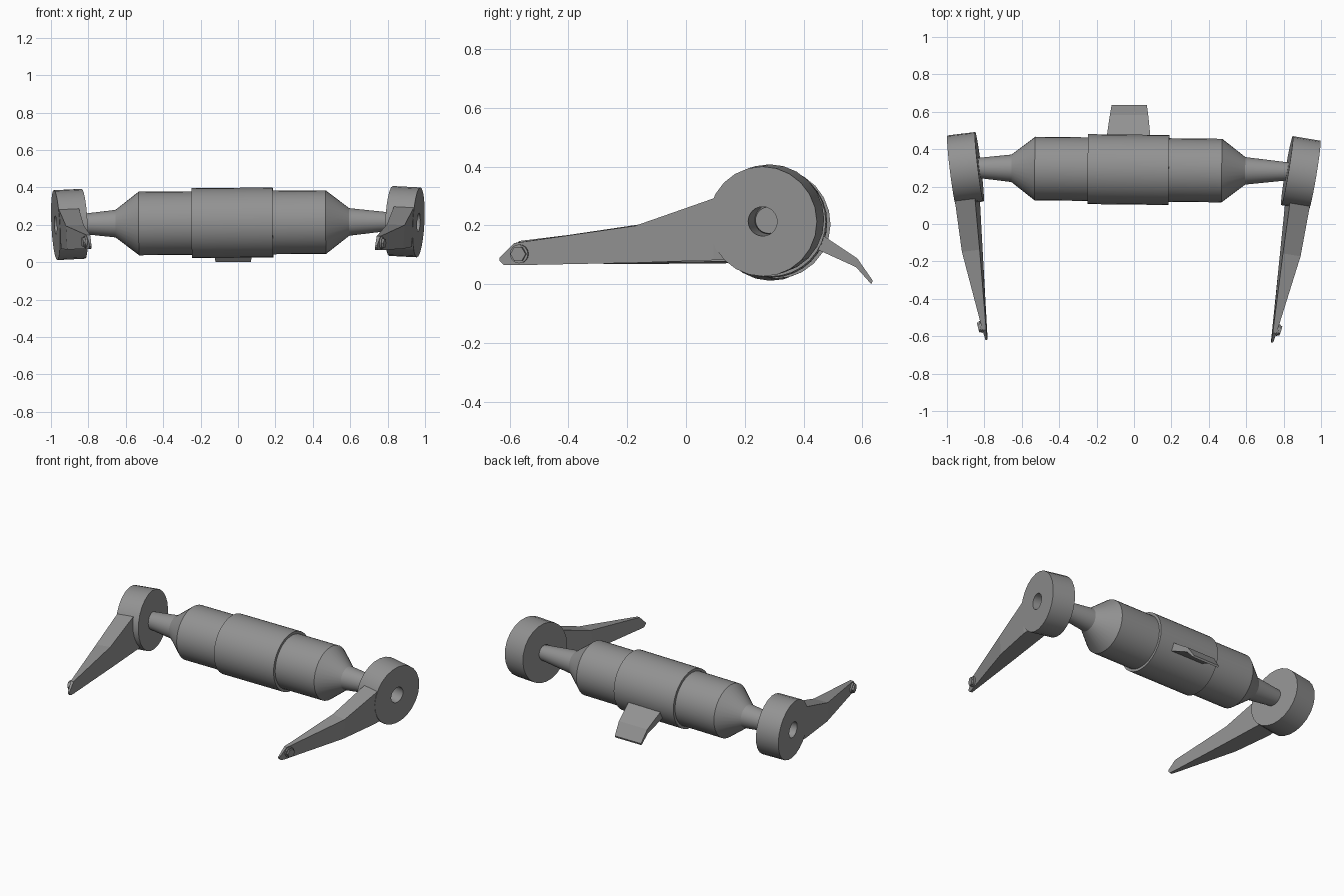
import bpy, bmesh, math
from mathutils import Matrix, Euler

default = bpy.data.objects.get("Cube")
if default:
    bpy.data.objects.remove(default, do_unlink=True)

# Dark grey metal shared by all parts
GREY = (0.29, 0.29, 0.29, 1)
metal = bpy.data.materials.new("dark_grey_metal")
metal.use_nodes = True
metal.diffuse_color = GREY
metal.node_tree.nodes["Principled BSDF"].inputs["Base Color"].default_value = GREY


def make(name, bm, matrix, mirror=False, smooth=True):
    """Place the finished mesh in the scene, optionally mirrored across x."""
    if mirror:
        bmesh.ops.scale(bm, vec=(-1, 1, 1), verts=bm.verts)
    bmesh.ops.recalc_face_normals(bm, faces=bm.faces)
    mesh = bpy.data.meshes.new(name)
    bm.to_mesh(mesh)
    bm.free()
    mesh.materials.append(metal)
    obj = bpy.data.objects.new(name, mesh)
    bpy.context.collection.objects.link(obj)
    obj.matrix_world = matrix
    if smooth:
        bpy.ops.object.select_all(action='DESELECT')
        obj.select_set(True)
        bpy.context.view_layer.objects.active = obj
        bpy.ops.object.shade_smooth_by_angle(angle=math.radians(25))


def bridge(bm, a, b):
    """Fill the band between two rings of vertices."""
    for i in range(len(a)):
        j = (i + 1) % len(a)
        bm.faces.new((a[i], a[j], b[j], b[i]))


def lathe(profile, sides, closed=False):
    """Turn an (axial, radius) profile around the x axis."""
    bm = bmesh.new()
    angles = [math.tau * i / sides for i in range(sides)]
    rings = [[bm.verts.new((x, r * math.cos(t), r * math.sin(t))) for t in angles]
             for x, r in profile]
    for a, b in zip(rings, rings[1:]):
        bridge(bm, a, b)
    if closed:
        bridge(bm, rings[-1], rings[0])
    else:
        bm.faces.new(rings[0])
        bm.faces.new(rings[-1])
    return bm


def loft(sections):
    """Join four-cornered sections into a closed solid."""
    bm = bmesh.new()
    rings = [[bm.verts.new(p) for p in s] for s in sections]
    for a, b in zip(rings, rings[1:]):
        bridge(bm, a, b)
    bm.faces.new(rings[0])
    bm.faces.new(rings[-1])
    return bm


def frame(location, rotation):
    return Matrix.Translation(location) @ Euler(rotation, 'XYZ').to_matrix().to_4x4()


# Turned body with shafts, slightly off the x axis
axis = frame((-0.03, 0.291, 0.211), (0, -0.0075, -0.011))
half = [(0.50, 0.17), (0.625, 0.0735), (0.88, 0.045)]
make("body_and_shafts", lathe([(-x, r) for x, r in reversed(half)] + half, 32), axis)
make("center_sleeve", lathe([(-0.217, 0.187), (0.217, 0.187)], 32), axis)

# Bent fin at the back: y, bottom z, top z, left edge x, right edge x
fin = [(0.42, 0.13, 0.193, -0.152, 0.092),
       (0.578, 0.058, 0.087, -0.129, 0.076),
       (0.63, 0.0, 0.012, -0.12, 0.069)]
make("rear_fin", loft([[(a, y, lo), (b, y, lo), (b, y + 0.005, hi), (a, y + 0.005, hi)]
                       for y, lo, hi, a, b in fin]), Matrix(), smooth=False)

# Arm stations: y, outer x, inner x, bottom z, top z
arm = [(-0.10, 0.060, -0.055, -0.13, 0.10),
       (-0.17, 0.073, -0.050, -0.132, 0.078),
       (-0.44, 0.073, -0.032, -0.141, -0.015),
       (-0.868, 0.017, -0.004, -0.152, -0.077),
       (-0.903, 0.012, -0.002, -0.152, -0.112),
       (-0.92, 0.010, 0.0, -0.137, -0.127)]
hub = [(-0.075, 0.05), (-0.075, 0.187), (0.075, 0.187), (0.075, 0.05)]
bolt = Matrix.Translation((0.02, -0.848, -0.113)) @ Matrix.Rotation(-0.135, 4, 'Z')

# Hub, arm and bolt for each end
sides = [("left", False, frame((0.892, 0.273, 0.217), (0, 0.05, -0.166))),
         ("right", True, frame((-0.901, 0.297, 0.202), (-0.025, -0.05, 0.121)))]
for side, mirror, place in sides:
    make(side + "_hub", lathe(hub, 24, closed=True), place, mirror)
    make(side + "_arm", loft([[(o, y, lo), (i, y, lo), (i * 0.7, y, hi), (o, y, hi)]
                              for y, o, i, lo, hi in arm]), place, mirror, False)
    for part, start, end, radius, count in (("washer", -0.005, 0.009, 0.032, 16),
                                            ("hex_bolt", 0.0, 0.02, 0.027, 6)):
        bm = lathe([(start, radius), (end, radius)], count)
        bm.transform(bolt)
        make(side + "_" + part, bm, place, mirror)
